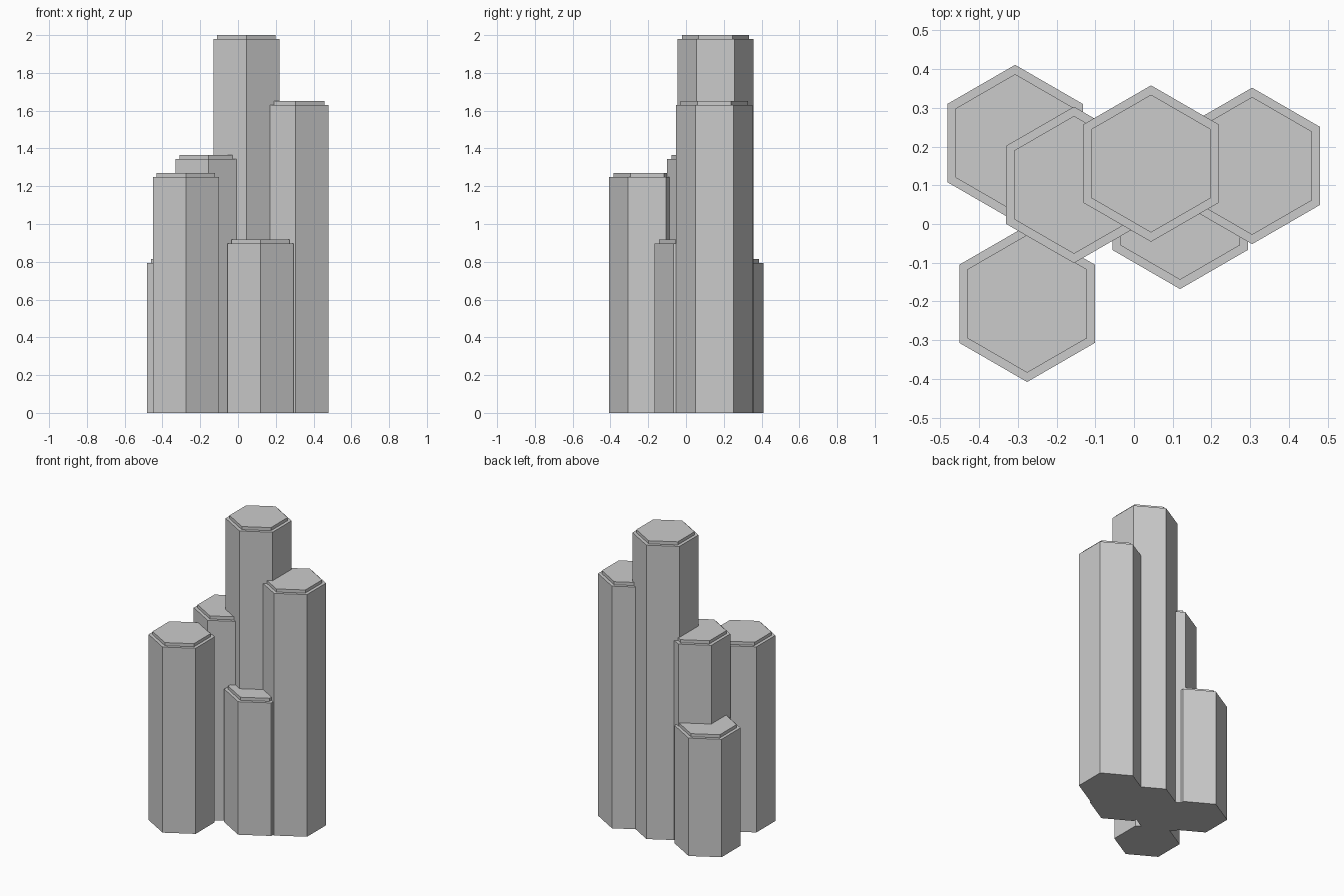
import bpy, bmesh, math

if "Cube" in bpy.data.objects:
    bpy.data.objects.remove(bpy.data.objects["Cube"])

R_COLUMN, R_CAP, CAP_H = 0.202, 0.178, 0.021


def hex_ring(bm, x, y, z, r):
    return [bm.verts.new((x + r * math.cos(math.radians(90 + 60 * i)),
                          y + r * math.sin(math.radians(90 + 60 * i)), z))
            for i in range(6)]


def column(name, x, y, top):
    """Hexagonal pillar with a small stepped cap; top is the full height."""
    bm = bmesh.new()
    shoulder = top - CAP_H
    levels = [(0, R_COLUMN), (shoulder, R_COLUMN), (shoulder, R_CAP), (top, R_CAP)]
    rings = [hex_ring(bm, 0, 0, z, r) for z, r in levels]
    bm.faces.new(rings[0][::-1])
    bm.faces.new(rings[-1])
    for a, b in zip(rings, rings[1:]):
        for i in range(6):
            j = (i + 1) % 6
            bm.faces.new((a[i], a[j], b[j], b[i]))
    mesh = bpy.data.meshes.new(name)
    bm.to_mesh(mesh)
    bm.free()
    obj = bpy.data.objects.new(name, mesh)
    obj.location = (x, y, 0)
    bpy.context.collection.objects.link(obj)


# Cluster of basalt-like columns: name, x, y, height
for spec in [
    ("tallest_column", 0.044, 0.156, 2.0),
    ("right_column", 0.305, 0.15, 1.652),
    ("middle_left_column", -0.155, 0.101, 1.366),
    ("front_left_column", -0.276, -0.206, 1.271),
    ("front_column", 0.119, 0.034, 0.917),
    ("back_left_column", -0.307, 0.209, 0.815),
]:
    column(*spec)
